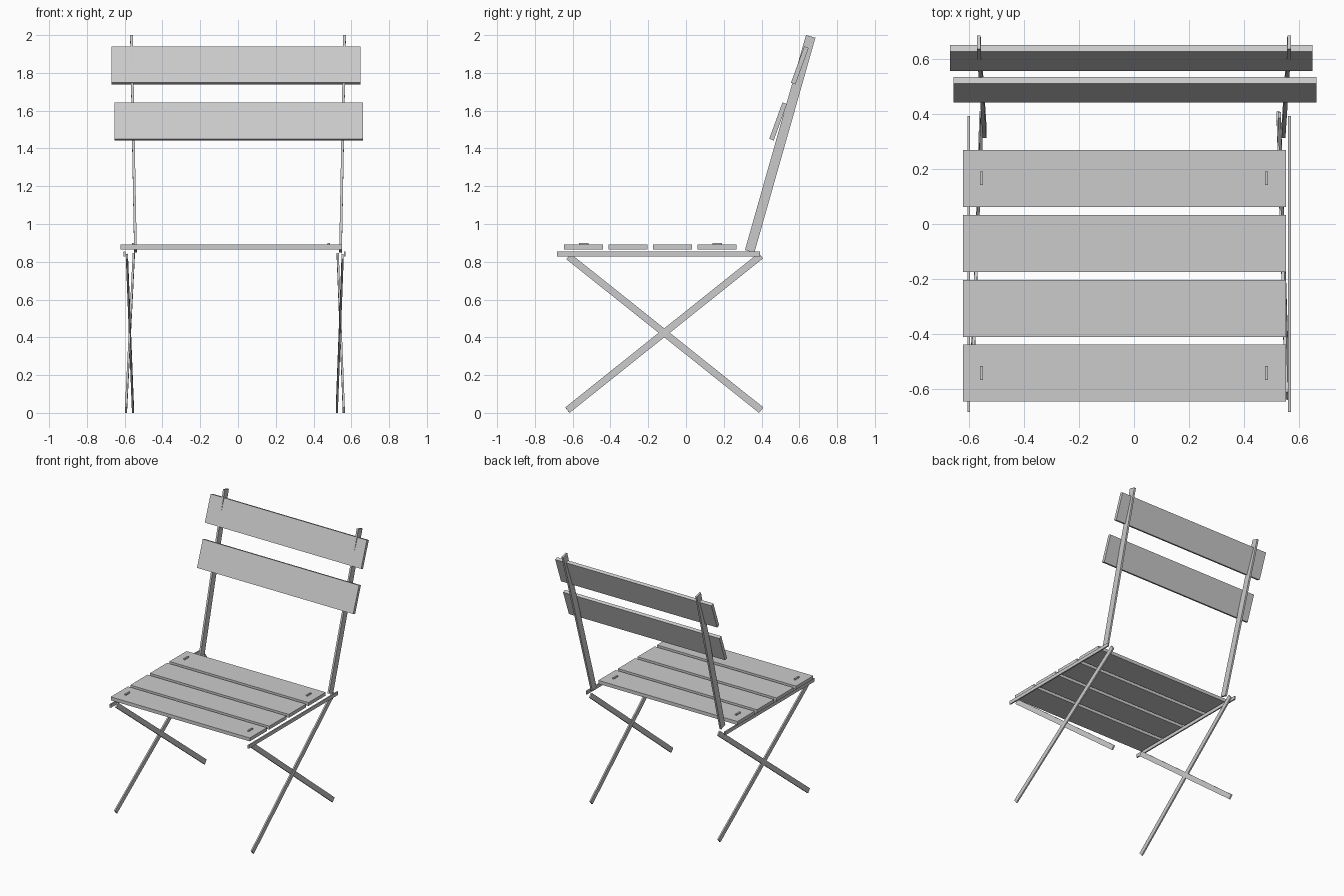
import bpy
from mathutils import Matrix, Vector

cube = bpy.data.objects.get("Cube")
if cube:
    bpy.data.objects.remove(cube, do_unlink=True)

grey = bpy.data.materials.new("light grey")
grey.use_nodes = True
grey.diffuse_color = (0.6, 0.6, 0.6, 1)
grey.node_tree.nodes["Principled BSDF"].inputs["Base Color"].default_value = (0.6, 0.6, 0.6, 1)


def box(name, centre, size, tilt=0):
    """Box tilted about the x axis."""
    bpy.ops.mesh.primitive_cube_add(size=1)
    ob = bpy.context.object
    ob.name = name
    scale = Matrix.Diagonal((*size, 1))
    ob.data.transform(Matrix.Rotation(tilt, 4, "X") @ scale)
    ob.location = centre
    ob.data.materials.append(grey)
    return ob


def bar(name, start, end, width, depth):
    """Square-cut flat bar between two points; width lies along x."""
    a, b = Vector(start), Vector(end)
    along = (b - a).normalized()
    side = (Vector((1, 0, 0)) - along * along.x).normalized()
    rot = Matrix((side, along.cross(side), along)).transposed().to_4x4()
    ob = box(name, (a + b) / 2, (1, 1, 1))
    ob.data.transform(rot @ Matrix.Diagonal((width, depth, (b - a).length, 1)))
    return ob


# Seat slats
for i in range(4):
    box(f"seat_slat_{i + 1}", (-0.035, -0.542 + i * 0.2355, 0.878), (1.173, 0.207, 0.026))

# Bolt heads on the front and back slats
for x in (-0.554, 0.481):
    for y in (-0.541, 0.166):
        box("bolt_head", (x, y, 0.89), (0.012, 0.05, 0.02))

# Backrest slats
box("lower_back_slat", (0.004, 0.4875, 1.543), (1.318, 0.205, 0.025), 1.222)
box("upper_back_slat", (-0.01, 0.6025, 1.84), (1.318, 0.205, 0.025), 1.222)

# Back posts, seat rails and crossed legs
for side, s, rail_x, rise, cross in (
    ("right", -1, -0.6, (-0.593, -0.552), (-0.556, -0.588)),
    ("left", 1, 0.565, (0.56, 0.528), (0.523, 0.554)),
):
    bar(f"{side}_back_post", (s * 0.543, 0.337, 0.855), (s * 0.564, 0.66, 1.993), 0.014, 0.052)
    box(f"{side}_seat_rail", (rail_x, -0.145, 0.841), (0.01, 1.075, 0.026))
    bar(f"{side}_rising_leg", (rise[0], -0.628, 0.0146), (rise[1], 0.396, 0.832), 0.011, 0.037)
    bar(f"{side}_crossing_leg", (cross[0], 0.398, 0.0146), (cross[1], -0.622, 0.828), 0.011, 0.037)
